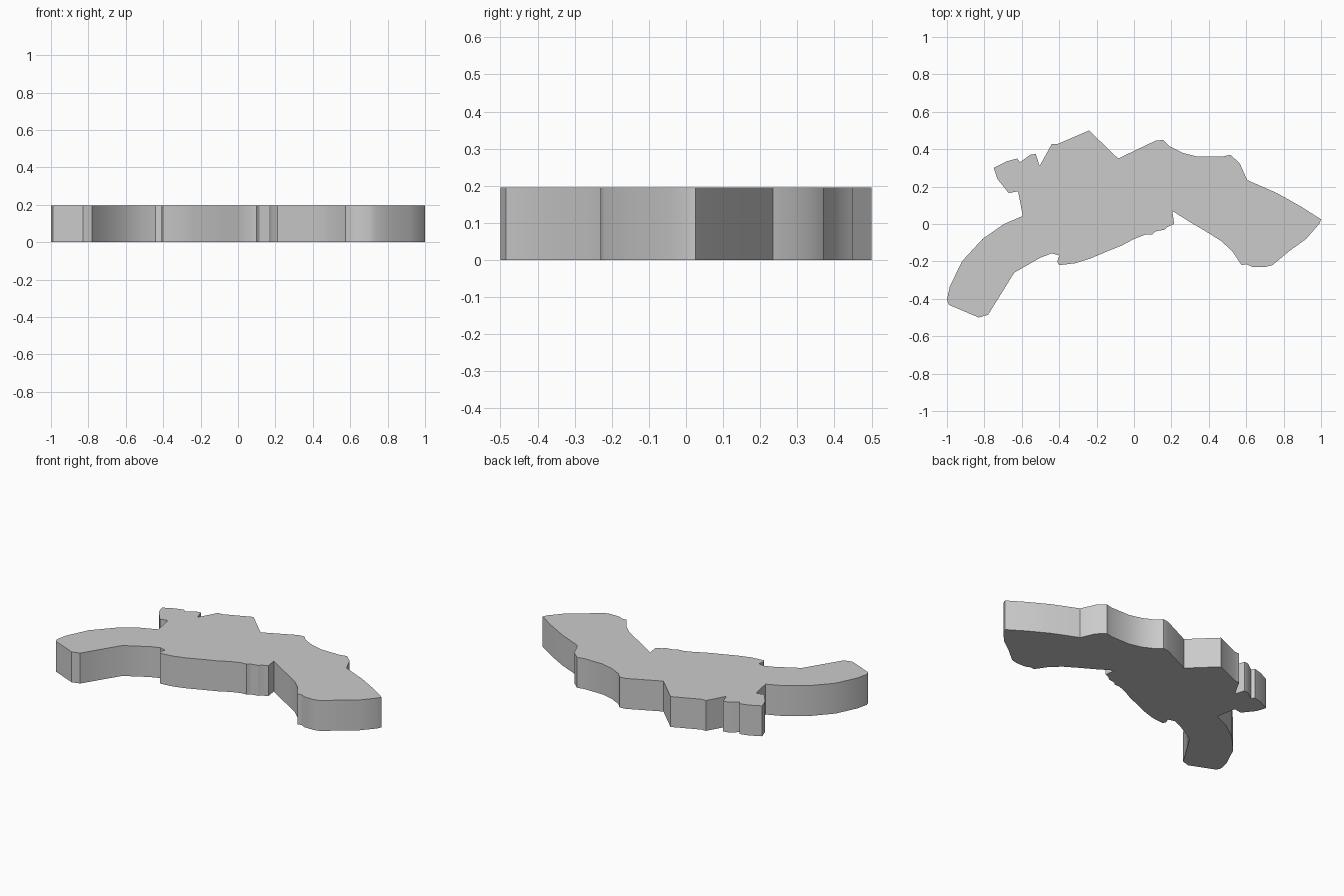
import bpy, bmesh, math

HEIGHT = 0.195

# Outline sections, clockwise seen from above
right_arm = [(1.0, .025), (.99, .0), (.92, -.08), (.83, -.145), (.74, -.22), (.70, -.23),
             (.635, -.23), (.60, -.215), (.575, -.22), (.525, -.145), (.465, -.09),
             (.385, -.04), (.30, .01), (.205, .07)]
lower_edge = [(.215, 0), (.18, -.015), (.165, -.03), (.115, -.04), (.10, -.055),
              (.06, -.057), (0, -.08), (-.065, -.115), (-.14, -.145), (-.235, -.185),
              (-.315, -.21), (-.40, -.22), (-.41, -.20), (-.40, -.168), (-.44, -.157),
              (-.50, -.18)]
left_arm = [(-.64, -.26), (-.78, -.485), (-.83, -.5), (-.99, -.432), (-1, -.405),
            (-.985, -.335), (-.92, -.20), (-.81, -.08), (-.695, 0), (-.595, .043)]
left_knob = [(-.61, .125), (-.62, .175), (-.67, .165), (-.73, .24), (-.75, .30),
             (-.68, .335), (-.625, .35), (-.61, .33), (-.555, .37), (-.525, .375),
             (-.505, .31)]
upper_edge = [(-.44, .427), (-.41, .427), (-.24, .5), (-.085, .35), (.115, .445),
              (.155, .45), (.19, .415), (.26, .38), (.34, .36), (.47, .36), (.515, .37),
              (.565, .325), (.605, .235), (.765, .165), (.89, .095)]

# Flat plate: extruded outline
bm = bmesh.new()
outline = right_arm + lower_edge + left_arm + left_knob + upper_edge
base = bm.faces.new([bm.verts.new((x, y, 0)) for x, y in outline])
top = bmesh.ops.extrude_face_region(bm, geom=[base], use_keep_orig=True)
bmesh.ops.translate(bm, vec=(0, 0, HEIGHT),
                    verts=[v for v in top["geom"] if isinstance(v, bmesh.types.BMVert)])
bmesh.ops.recalc_face_normals(bm, faces=bm.faces)
mesh = bpy.data.meshes.new("map_plate")
bm.to_mesh(mesh)
bm.free()
plate = bpy.data.objects.new("map_plate", mesh)
bpy.context.collection.objects.link(plate)

# Smooth walls with crisp corners
bpy.context.view_layer.objects.active = plate
plate.select_set(True)
bpy.ops.object.shade_smooth_by_angle(angle=math.radians(30))
